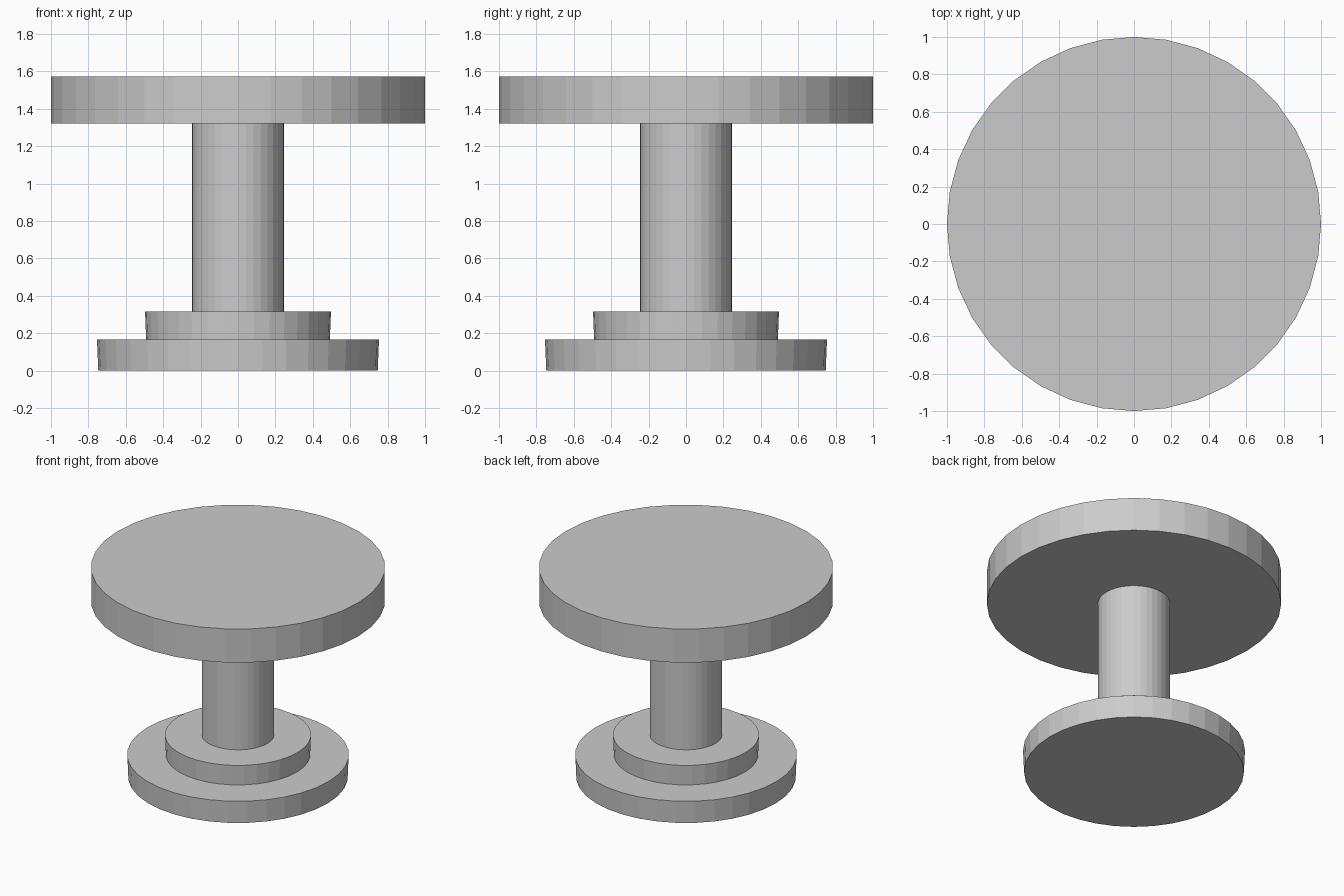
import bpy

if "Cube" in bpy.data.objects:
    bpy.data.objects.remove(bpy.data.objects["Cube"])

SIDES = 36

grey = bpy.data.materials.new("plain_grey")
grey.diffuse_color = (0.6, 0.6, 0.6, 1)
grey.use_nodes = True
grey.node_tree.nodes["Principled BSDF"].inputs["Base Color"].default_value = grey.diffuse_color


def disc(name, r_bottom, r_top, z0, z1):
    """Flat-faced round part between two heights, optionally tapered."""
    bpy.ops.mesh.primitive_cone_add(
        vertices=SIDES, radius1=r_bottom, radius2=r_top,
        depth=z1 - z0, location=(0, 0, (z0 + z1) / 2))
    ob = bpy.context.object
    ob.name = name
    ob.data.materials.append(grey)
    return ob


# Stepped foot, slightly wider at the top of each step
disc("base_plate", 0.747, 0.754, 0.0, 0.166)
disc("base_step", 0.491, 0.497, 0.166, 0.315)
# Straight central column
disc("column", 0.246, 0.246, 0.315, 1.32)
# Thick round top
disc("table_top", 1.0, 1.0, 1.32, 1.572)
